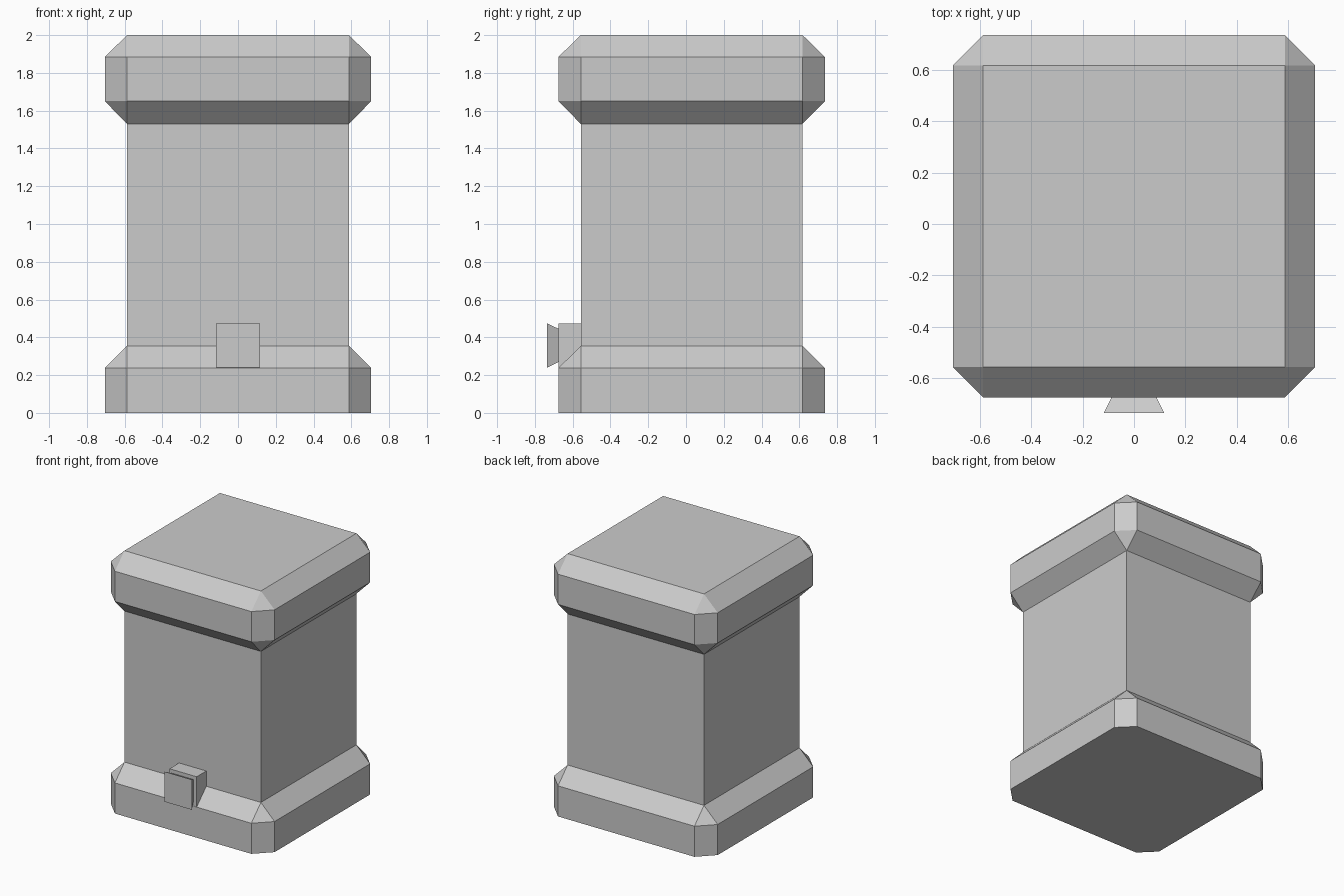
import bpy, bmesh

cube = bpy.data.objects.get("Cube")
if cube:
    bpy.data.objects.remove(cube)

IN, OUT, CY = 0.587, 0.705, 0.03   # shaft half width, band half width, centre in y

stone = bpy.data.materials.new("grey stone")
stone.use_nodes = True
GREY = (0.6, 0.6, 0.6, 1)
stone.diffuse_color = GREY
stone.node_tree.nodes["Principled BSDF"].inputs["Base Color"].default_value = GREY


def make(name, bm):
    bmesh.ops.recalc_face_normals(bm, faces=bm.faces)
    mesh = bpy.data.meshes.new(name)
    bm.to_mesh(mesh)
    bm.free()
    mesh.materials.append(stone)
    obj = bpy.data.objects.new(name, mesh)
    bpy.context.collection.objects.link(obj)


def hull(name, points):
    """Convex solid around the points, with coplanar triangles merged."""
    bm = bmesh.new()
    for p in points:
        bm.verts.new(p)
    bmesh.ops.convex_hull(bm, input=bm.verts)
    bmesh.ops.dissolve_limit(bm, angle_limit=0.01, verts=bm.verts, edges=bm.edges)
    make(name, bm)


def square(z):
    return [(x, CY + y, z) for x in (-IN, IN) for y in (-IN, IN)]


def octagon(z):
    return [(sx * a, CY + sy * b, z) for a, b in ((IN, OUT), (OUT, IN))
            for sx in (-1, 1) for sy in (-1, 1)]


def plate(y, half, zc=0.357):
    return [(x, y, zc + z) for x in (-half, half) for z in (-half, half)]


# Square shaft between the two bevelled bands
hull("shaft", square(0.355) + square(1.53))
hull("base", octagon(0) + octagon(0.238) + square(0.355))
hull("cap", square(1.53) + octagon(1.65) + octagon(1.885) + square(2))

# Small block on the front with a flared knob
hull("knob_block", plate(CY - IN, 0.117) + plate(CY - OUT, 0.117))
hull("knob", plate(CY - OUT, 0.088) + plate(-0.735, 0.117))
